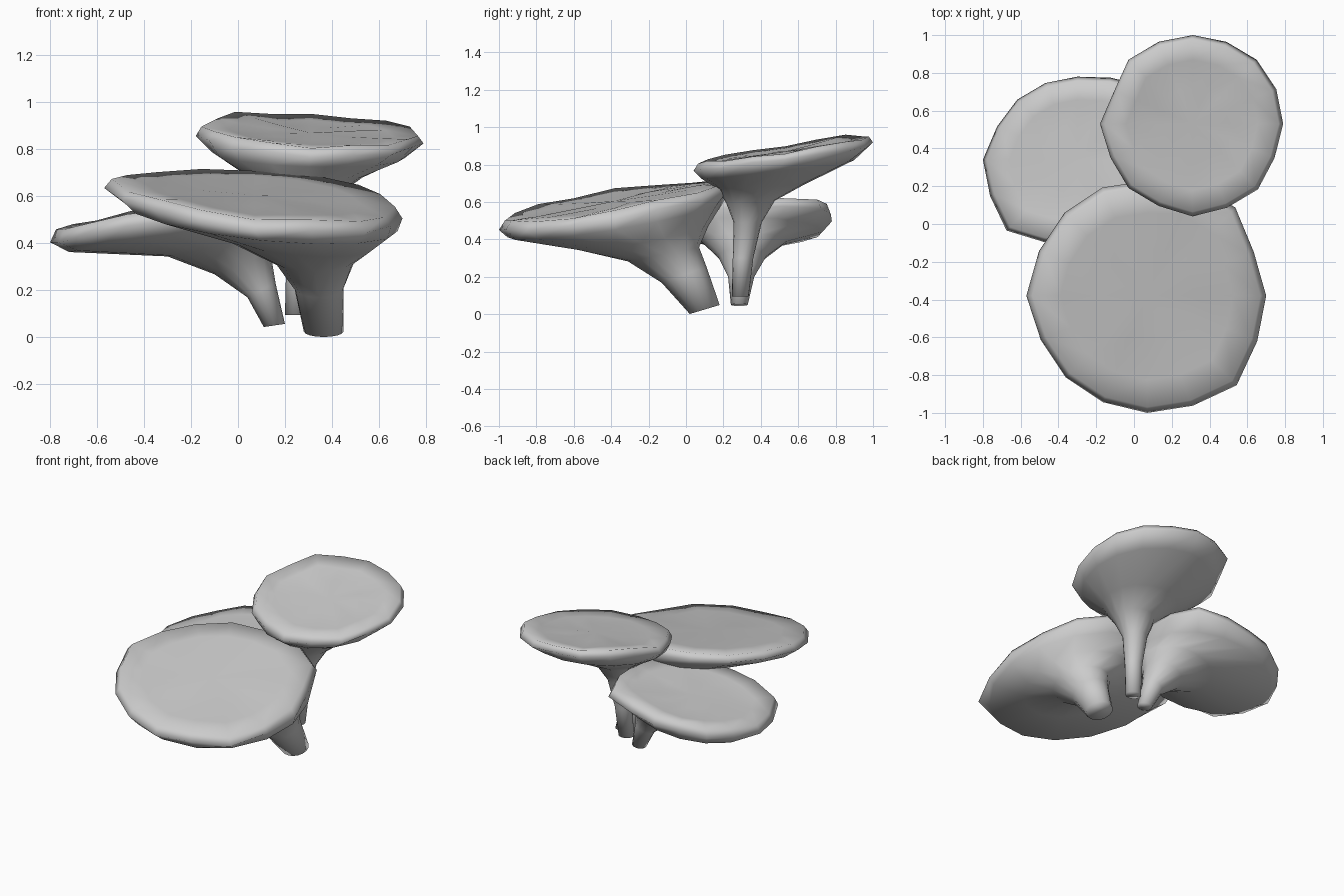
import bpy
import math
import random
from mathutils import Vector

SIDES = 16

cube = bpy.data.objects.get("Cube")
if cube:
    bpy.data.objects.remove(cube, do_unlink=True)

# One plain grey for every part
grey = bpy.data.materials.new("mushroom grey")
grey.use_nodes = True
colour = (0.6, 0.6, 0.6, 1.0)
grey.diffuse_color = colour
grey.node_tree.nodes["Principled BSDF"].inputs["Base Color"].default_value = colour


def ring(centre, radii, tilt, lifts):
    """Tilted ring of points, with one radius and one extra height per side."""
    points = []
    for i, (radius, lift) in enumerate(zip(radii, lifts)):
        angle = math.tau * i / SIDES
        dx, dy = radius * math.cos(angle), radius * math.sin(angle)
        dz = tilt[0] * dx + tilt[1] * dy + lift
        points.append(Vector(centre) + Vector((dx, dy, dz)))
    return points


def oval(rx, ry):
    """Radius of an ellipse at every side of the ring."""
    result = []
    for i in range(SIDES):
        angle = math.tau * i / SIDES
        result.append(rx * ry / math.hypot(ry * math.cos(angle), rx * math.sin(angle)))
    return result


def funnel_mushroom(name, stem, centre, outline, waves, tilt, lip, dish):
    """Loft from the stem foot to the rim, then over the lip into the nearly flat top."""
    rings = [ring(c, oval(rx, ry), t, [0] * SIDES) for c, rx, ry, t in stem]
    radii = [r / 100 for r in outline]
    # Rim, rounded lip and shallow dish inside it
    for scale, height in ((1, 0), (0.95, lip), (0.72, lip - dish * 0.6), (0.4, lip - dish)):
        top = Vector(centre) + Vector((0, 0, height))
        lifts = [w / 100 * scale ** 2 + random.uniform(-0.005, 0.005) for w in waves]
        rings.append(ring(top, [r * scale for r in radii], tilt, lifts))

    verts = [p for points in rings for p in points]
    faces = []
    for level in range(len(rings) - 1):
        low, high = level * SIDES, (level + 1) * SIDES
        for i in range(SIDES):
            j = (i + 1) % SIDES
            faces.append((low + i, low + j, high + j, high + i))
    # Flat foot and a fan closing the middle of the dish
    faces.append(tuple(reversed(range(SIDES))))
    last = len(verts) - SIDES
    verts.append(Vector(centre) + Vector((0, 0, lip - dish)))
    for i in range(SIDES):
        faces.append((last + i, last + (i + 1) % SIDES, len(verts) - 1))

    mesh = bpy.data.meshes.new(name)
    mesh.from_pydata(verts, [], faces)
    mesh.materials.append(grey)
    obj = bpy.data.objects.new(name, mesh)
    bpy.context.collection.objects.link(obj)
    mesh.shade_smooth()


random.seed(4)

# Wide mushroom leaning to the front
funnel_mushroom(
    "large_front_mushroom",
    [((0.365, 0.10, 0.025), 0.085, 0.08, (0, 0.3)),
     ((0.345, -0.01, 0.21), 0.105, 0.12, (0, 0.35)),
     ((0.325, -0.12, 0.32), 0.17, 0.19, (0, 0.2)),
     ((0.25, -0.24, 0.41), 0.33, 0.36, (-0.09, 0.17)),
     ((0.10, -0.375, 0.51), 0.58, 0.58, (-0.1, 0.17))],
    (0.07, -0.38, 0.575),
    (63, 61, 66, 65, 61, 62, 62, 62, 64, 61, 61, 61, 62, 63, 67, 63),
    (-1, 0, -1, 0, -1, -2, -3, -2, 0, 0, 1, 0, -1, 1, 0, -1),
    (-0.09, 0.18), 0.04, 0.01)

# Tall upright mushroom at the back
funnel_mushroom(
    "tall_back_mushroom",
    [((0.25, 0.29, 0.095), 0.05, 0.045, (0, 0)),
     ((0.26, 0.305, 0.3), 0.055, 0.055, (0, 0)),
     ((0.27, 0.33, 0.49), 0.08, 0.075, (0, 0)),
     ((0.29, 0.345, 0.6), 0.13, 0.13, (0, 0.05)),
     ((0.29, 0.40, 0.68), 0.24, 0.23, (0, 0.05)),
     ((0.30, 0.49, 0.775), 0.41, 0.41, (-0.03, 0.12))],
    (0.31, 0.53, 0.845),
    (48, 48, 48, 47, 47, 47, 48, 45, 49, 47, 48, 47, 49, 48, 49, 47),
    (0, 1, 0, -1, 0, -1, 1, 0, -1, 0, 0, 0, -1, 0, 0, 1),
    (-0.05, 0.15), 0.04, 0.015)

# Low mushroom leaning out to the side
funnel_mushroom(
    "low_side_mushroom",
    [((0.155, 0.285, 0.05), 0.045, 0.045, (0.15, 0)),
     ((0.10, 0.295, 0.2), 0.06, 0.07, (0.5, 0)),
     ((0.02, 0.30, 0.31), 0.12, 0.13, (0.35, 0)),
     ((-0.07, 0.31, 0.39), 0.23, 0.23, (0.2, 0)),
     ((-0.29, 0.33, 0.44), 0.43, 0.40, (0.18, 0))],
    (-0.30, 0.34, 0.50),
    (47, 50, 54, 47, 44, 44, 45, 46, 50, 50, 53, 47, 45, 45, 46, 46),
    (0, 0, 0, 0, -1, 0, -1, -1, -2, -2, -1, 1, 0, 0, 0, 0),
    (0.16, 0.02), 0.05, 0.015)
